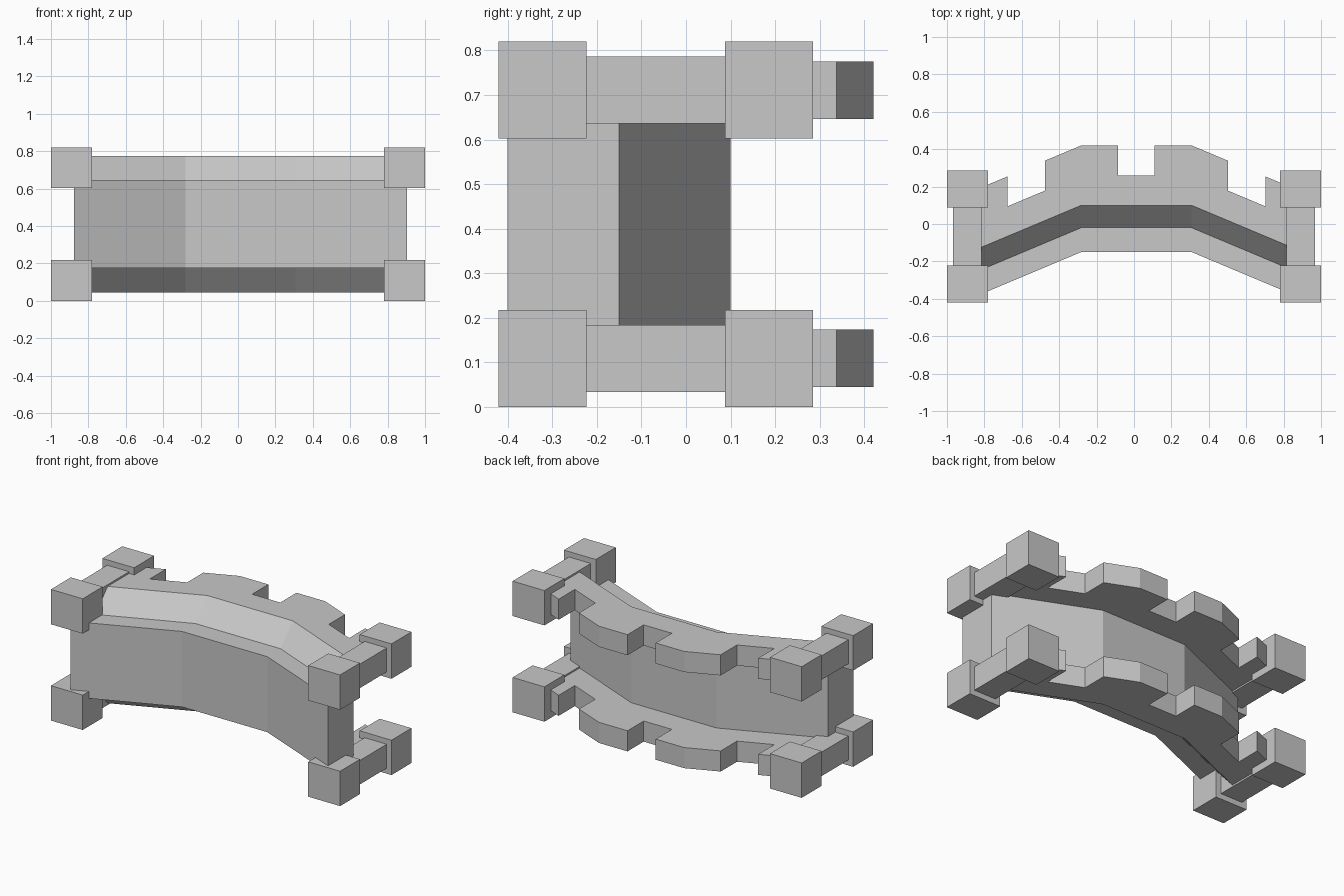
import bpy, bmesh

if "Cube" in bpy.data.objects:
    bpy.data.objects.remove(bpy.data.objects["Cube"], do_unlink=True)

# One plain grey for every part
grey = bpy.data.materials.new("stone_grey")
grey.use_nodes = True
GREY = (0.58, 0.58, 0.58, 1)
grey.diffuse_color = GREY
grey.node_tree.nodes["Principled BSDF"].inputs["Base Color"].default_value = GREY

MID_Z = 0.411      # the model mirrors above and below this height
SHIFT = 0.013      # the arch sits slightly off centre
BEND, END = 0.295, 0.89
SLOPE = 0.42


def arch(x, offset):
    """Point on the bent centre line, moved back by offset."""
    y = 0.10 - SLOPE * max(0, abs(x) - BEND)
    return x + SHIFT, y + offset


def add_object(name, bm):
    bmesh.ops.recalc_face_normals(bm, faces=bm.faces)
    mesh = bpy.data.meshes.new(name)
    bm.to_mesh(mesh)
    bm.free()
    mesh.materials.append(grey)
    obj = bpy.data.objects.new(name, mesh)
    bpy.context.collection.objects.link(obj)
    return obj


def prism(name, low, high, z_low, z_high):
    """Solid between two matching outlines at two heights."""
    bm = bmesh.new()
    a = [bm.verts.new((x, y, z_low)) for x, y in low]
    b = [bm.verts.new((x, y, z_high)) for x, y in high]
    bm.faces.new(a)
    bm.faces.new(b)
    for i in range(len(a)):
        j = (i + 1) % len(a)
        bm.faces.new((a[i], a[j], b[j], b[i]))
    return add_object(name, bm)


def box(name, x, y, z):
    outline = [(x[0], y[0]), (x[1], y[0]), (x[1], y[1]), (x[0], y[1])]
    return prism(name, outline, outline, *z)


# Bent upright wall
stations = (-END, -BEND, BEND, END)
wall = [arch(x, -0.25) for x in stations] + [arch(x, 0) for x in reversed(stations)]
prism("wall", wall, wall, MID_Z - 0.236, MID_Z + 0.236)

# Toothed flanges: notched back edge, chamfered front edge
SHALLOW, DEEP = 0.16, 0.32
half = [(0.0975, SHALLOW), (0.0975, DEEP), (BEND, DEEP), (0.49, DEEP), (0.49, SHALLOW),
        (0.69, SHALLOW), (0.69, DEEP), (END, DEEP)]
back = [arch(x, o) for x, o in half[::-1]] + [arch(-x, o) for x, o in half]
inner = back + [arch(x, -0.12) for x in stations]
outer = back + [arch(x, 0) for x in stations]

for level, side in (("lower", -1), ("upper", 1)):
    prism(level + "_flange", inner, outer, MID_Z + side * 0.236, MID_Z + side * 0.365)

    # End bars with a block at each corner
    for hand, s in (("left", 1), ("right", -1)):
        name = level + "_" + hand
        z = MID_Z + side * 0.301
        box(name + "_end_bar", (s * 0.815, s * 0.967), (-0.3, 0.2), (z - 0.075, z + 0.075))
        for place, y in (("front", (-0.42, -0.223)), ("back", (0.088, 0.285))):
            box(name + "_" + place + "_block", (s * 0.78, s), y, (z - 0.109, z + 0.109))

# Rest the blocks exactly on the ground
for obj in bpy.context.collection.objects:
    if obj.type == "MESH" and grey.name in obj.data.materials:
        obj.location.z = 0.301 + 0.109 - MID_Z
